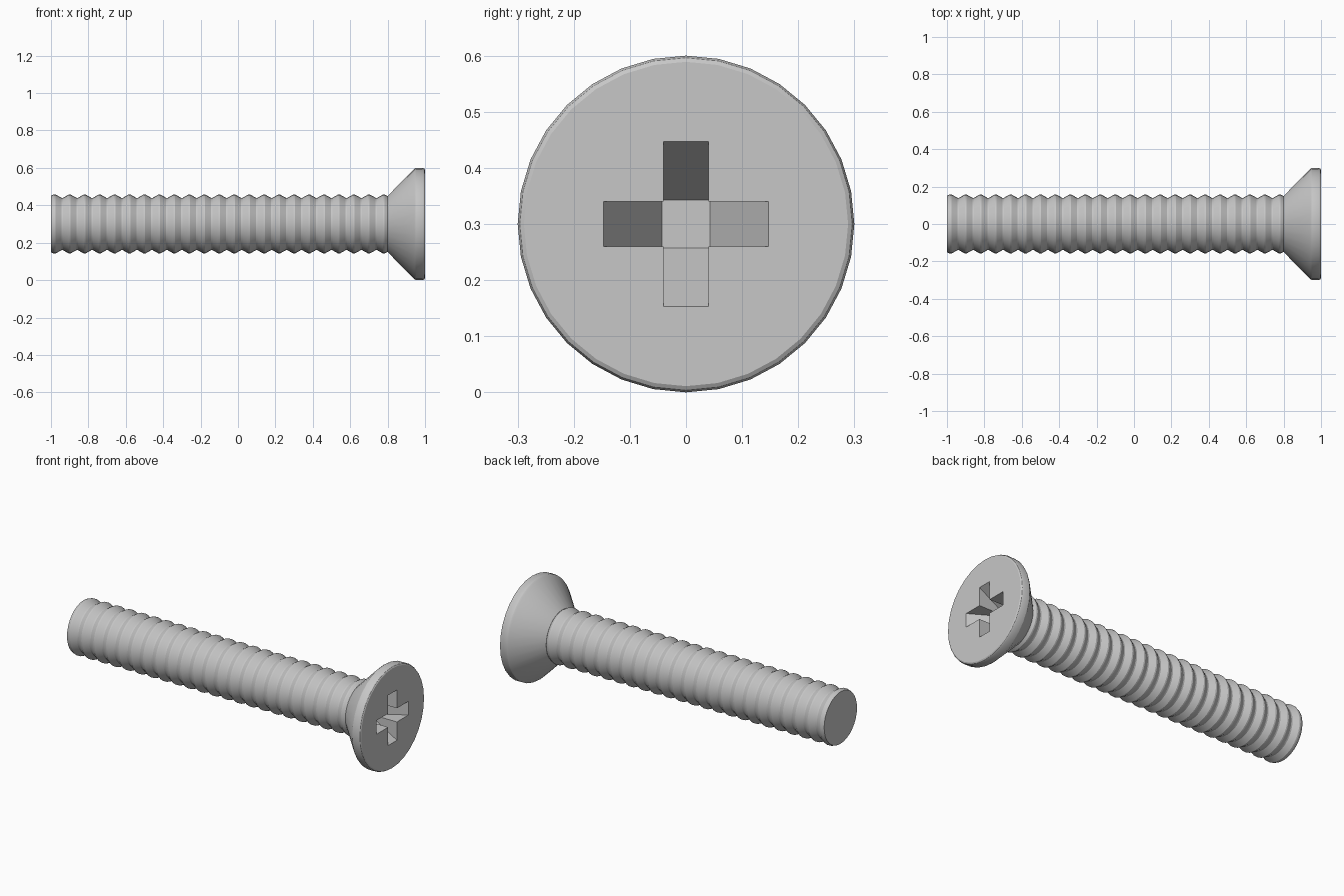
import bpy, bmesh, math

if "Cube" in bpy.data.objects:
    bpy.data.objects.remove(bpy.data.objects["Cube"], do_unlink=True)

AXIS_Z = 0.3
SIDES = 32

steel = bpy.data.materials.new("plain grey steel")
steel.use_nodes = True
GREY = (0.57, 0.57, 0.57, 1)
steel.diffuse_color = GREY
steel.node_tree.nodes["Principled BSDF"].inputs["Base Color"].default_value = GREY


def make_object(name, bm):
    bmesh.ops.recalc_face_normals(bm, faces=bm.faces)
    mesh = bpy.data.meshes.new(name)
    bm.to_mesh(mesh)
    bm.free()
    mesh.materials.append(steel)
    obj = bpy.data.objects.new(name, mesh)
    bpy.context.collection.objects.link(obj)
    return obj


def lathe(name, profile):
    """Turn (x, radius) points around the long axis and cap both ends."""
    bm = bmesh.new()
    rings = []
    for x, r in profile:
        angles = [2 * math.pi * i / SIDES for i in range(SIDES)]
        rings.append([bm.verts.new((x, r * math.sin(a), AXIS_Z + r * math.cos(a)))
                      for a in angles])
    for a, b in zip(rings, rings[1:]):
        for i in range(SIDES):
            j = (i + 1) % SIDES
            bm.faces.new((a[i], a[j], b[j], b[i]))
    bm.faces.new(rings[0])
    bm.faces.new(rings[-1])
    return make_object(name, bm)


def slot_cutter(name, vertical):
    """Slot with sloping ends, running through the centre of the head."""
    bm = bmesh.new()
    half, reach, depth, over = 0.04, 0.147, 0.18, 0.03
    top = reach + over * (reach - half) / depth
    outline = [(1 - depth, -half), (1 - depth, half), (1 + over, top), (1 + over, -top)]
    sides = []
    for w in (-half, half):
        sides.append([bm.verts.new((x, w, AXIS_Z + u) if vertical else (x, u, AXIS_Z + w))
                      for x, u in outline])
    a, b = sides
    bm.faces.new(a)
    bm.faces.new(b)
    for i in range(4):
        j = (i + 1) % 4
        bm.faces.new((a[i], a[j], b[j], b[i]))
    obj = make_object(name, bm)
    obj.hide_render = True
    return obj


def smooth(obj, degrees):
    bpy.ops.object.select_all(action='DESELECT')
    obj.select_set(True)
    bpy.context.view_layer.objects.active = obj
    bpy.ops.object.shade_smooth_by_angle(angle=math.radians(degrees))


# Threaded shaft: evenly spaced ridges
PITCH, CREST, ROOT = 0.08, 0.158, 0.14
profile = [(-1, 0.152)]
x = -1 + PITCH * 0.25
while x + PITCH * 0.5 < 0.83:
    profile += [(x - PITCH * 0.05, CREST), (x + PITCH * 0.05, CREST),
                (x + PITCH * 0.45, ROOT), (x + PITCH * 0.55, ROOT)]
    x += PITCH
shaft = lathe("threaded_shaft", profile)
smooth(shaft, 20)

# Countersunk head with a softened rim
head = lathe("countersunk_head", [(0.8, 0.15), (0.942, 0.294), (0.95, 0.299),
                                  (0.988, 0.3), (0.996, 0.296), (1, 0.289)])

# Cross recess cut into the head
for vertical in (True, False):
    cutter = slot_cutter("slot_cutter", vertical)
    cut = head.modifiers.new("cross_recess", 'BOOLEAN')
    cut.operation = 'DIFFERENCE'
    cut.solver = 'EXACT'
    cut.object = cutter
    bpy.context.view_layer.objects.active = head
    bpy.ops.object.modifier_apply(modifier=cut.name)
    bpy.data.objects.remove(cutter, do_unlink=True)
smooth(head, 28)
